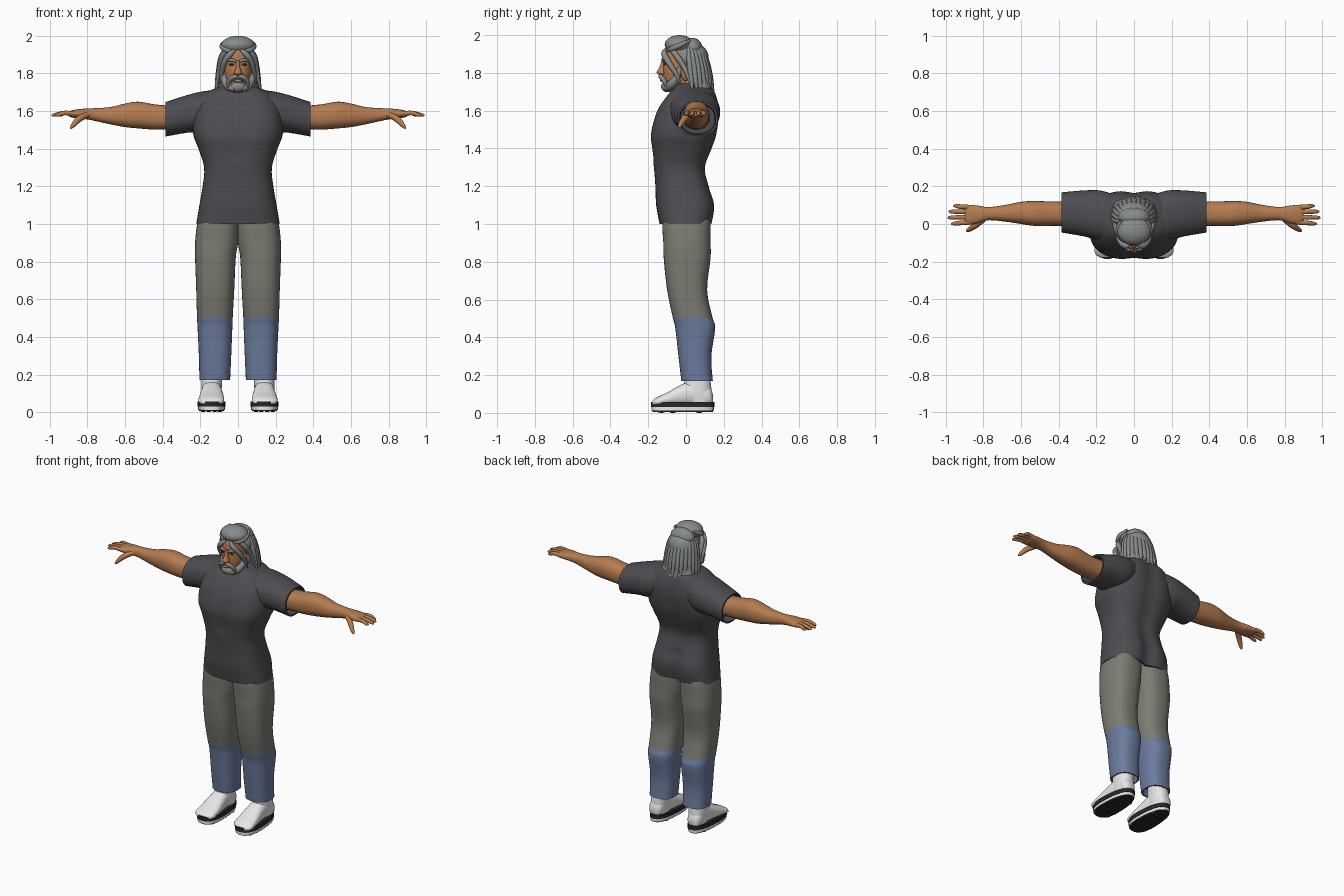
import bpy, bmesh, math
from mathutils import Vector, Matrix

cube = bpy.data.objects.get("Cube")
if cube:
    bpy.data.objects.remove(cube, do_unlink=True)


def material(name, *rgb):
    mat = bpy.data.materials.new(name)
    mat.use_nodes = True
    mat.diffuse_color = (*rgb, 1)
    mat.node_tree.nodes["Principled BSDF"].inputs["Base Color"].default_value = (*rgb, 1)
    return mat


shirt_grey = material("charcoal cloth", .075, .074, .084)
trouser_grey = material("olive grey cloth", .2, .205, .17)
cuff_blue = material("dusty blue cloth", .15, .2, .34)
skin = material("tan skin", .46, .2, .08)
hair_grey = material("grey hair", .24, .26, .25)
sock_white = material("white sock", .8, .8, .8)
sole_black = material("black sole", .02, .02, .022)


def add_object(name, bm, mats, rule=None):
    """Turn a bmesh into a smooth shaded object, colouring faces by a rule."""
    bmesh.ops.recalc_face_normals(bm, faces=bm.faces)
    mesh = bpy.data.meshes.new(name)
    bm.to_mesh(mesh)
    bm.free()
    for mat in mats:
        mesh.materials.append(mat)
    for poly in mesh.polygons:
        poly.use_smooth = True
        if rule:
            poly.material_index = rule(poly.center)
    mesh.set_sharp_from_angle(angle=math.radians(50))
    obj = bpy.data.objects.new(name, mesh)
    bpy.context.scene.collection.objects.link(obj)
    return obj


def pair(obj):
    """Name a part as the left one and add its mirrored right twin."""
    base = obj.name
    twin = obj.copy()
    twin.data = obj.data.copy()
    twin.data.transform(Matrix.Scale(-1, 4, (1, 0, 0)))
    twin.data.flip_normals()
    obj.name, twin.name = "left_" + base, "right_" + base
    bpy.context.scene.collection.objects.link(twin)


def spline(rows, steps):
    """Smooth curve of number tuples passing through every row."""
    rows = [Vector(r) for r in rows]
    out = []
    for i in range(len(rows) - 1):
        p, q = rows[i], rows[i + 1]
        before, after = rows[max(i - 1, 0)], rows[min(i + 2, len(rows) - 1)]
        for k in range(steps):
            t = k / steps
            m, n = (q - before) / 2, (after - p) / 2
            out.append(p * (2*t**3 - 3*t**2 + 1) + m * (t**3 - 2*t**2 + t)
                       + q * (3*t**2 - 2*t**3) + n * (t**3 - t**2))
    return out + [rows[-1]]


def skin_rings(bm, rings):
    """Bridge equal rings of points and cap both ends."""
    loops = [[bm.verts.new(co) for co in ring] for ring in rings]
    count = len(loops[0])
    for a, b in zip(loops, loops[1:]):
        for i in range(count):
            j = (i + 1) % count
            bm.faces.new((a[i], a[j], b[j], b[i]))
    bm.faces.new(loops[0])
    bm.faces.new(loops[-1])


def loft(name, axis, rows, mats, power=2.3, lip=0, warp=None, rule=None, steps=4, sides=40):
    """Rows are (position, low, high, low, high); lip folds the last ring inward."""
    rows = [tuple(r) for r in spline(rows, steps)]
    rows = [(*r, 1) for r in rows]
    if lip:
        end = rows[-1]
        rows += [(*end[:5], .9), (end[0] + lip, *end[1:5], .85)]
    rings = []
    for t, a0, a1, b0, b1, size in rows:
        ring = []
        for i in range(sides):
            angle = math.tau * i / sides
            c, s = math.cos(angle), math.sin(angle)
            a = (a0 + a1) / 2 + math.copysign(abs(c) ** (2 / power), c) * (a1 - a0) / 2 * size
            b = (b0 + b1) / 2 + math.copysign(abs(s) ** (2 / power), s) * (b1 - b0) / 2 * size
            co = Vector({"x": (t, a, b), "y": (a, t, b), "z": (a, b, t)}[axis])
            ring.append(warp(co) if warp else co)
        rings.append(ring)
    bm = bmesh.new()
    skin_rings(bm, rings)
    return add_object(name, bm, mats, rule)


def tube(name, points, mat, sides=10):
    """Round strand through (x, y, z, radius) points."""
    path = spline(points, 5)
    rings = []
    for i, p in enumerate(path):
        way = path[min(i + 1, len(path) - 1)].xyz - path[max(i - 1, 0)].xyz
        turn = way.to_track_quat("Z", "Y")
        rings.append([p.xyz + turn @ Vector((math.cos(math.tau * k / sides),
                      math.sin(math.tau * k / sides), 0)) * p.w for k in range(sides)])
    bm = bmesh.new()
    skin_rings(bm, rings)
    return add_object(name, bm, [mat])


def ball(name, centre, radii, mat):
    bm = bmesh.new()
    bmesh.ops.create_uvsphere(bm, u_segments=24, v_segments=14, radius=1)
    for v in bm.verts:
        v.co = Vector(centre) + v.co * Vector(radii)
    return add_object(name, bm, [mat])


# Shirt body, with a soft groove down the back and chest
def groove(co):
    dent = math.exp(-(co.x / .045) ** 2)
    if co.y > .05:
        co.y -= dent * (.028 if co.z < 1.2 else .014)
    elif co.y < -.05 and co.z > 1.35:
        co.y += dent * .01
    return co


torso = [(1.745, .07, -.05, .1), (1.725, .11, -.065, .135), (1.69, .18, -.095, .16),
         (1.6, .23, -.155, .178), (1.48, .238, -.188, .165), (1.4, .21, -.182, .14),
         (1.3, .18, -.17, .105), (1.2, .188, -.162, .125), (1.1, .205, -.158, .155),
         (1.0, .222, -.14, .14)]
loft("shirt_body", "z", [(z, -w, w, f, b) for z, w, f, b in torso], [shirt_grey],
     power=2.7, lip=.05, warp=groove, sides=64)
pair(loft("sleeve", "x", [(.08, -.07, .15, 1.54, 1.715), (.18, -.085, .178, 1.49, 1.706),
                          (.27, -.065, .178, 1.485, 1.685), (.385, -.045, .168, 1.465, 1.648)],
          [shirt_grey], lip=-.06))

# Trousers with a blue lower part
pair(loft("trouser_leg", "z", [
    (1.06, 0, .195, -.11, .12), (1.0, -.002, .217, -.125, .13), (.9, 0, .228, -.12, .13),
    (.82, .012, .228, -.118, .13), (.65, .02, .222, -.1, .112), (.505, .028, .218, -.07, .14),
    (.45, .03, .215, -.057, .155), (.3, .036, .208, -.04, .134), (.17, .042, .205, -.025, .142)],
    [trouser_grey, cuff_blue], power=2.5, lip=.05, rule=lambda c: int(c.z < .505)))

# Socks
pair(loft("ankle_sock", "z", [(.05, .09, .19, .01, .135), (.12, .087, .195, -.01, .135),
                              (.25, .08, .19, 0, .12)], [sock_white]))
pair(loft("foot_sock", "y", [
    (.142, .12, .165, .05, .1), (.12, .098, .188, .035, .14), (.04, .088, .194, .035, .17),
    (-.02, .082, .198, .035, .152), (-.1, .074, .208, .035, .108),
    (-.155, .078, .208, .035, .082), (-.178, .11, .18, .04, .065)], [sock_white]))


# Sandals: layered soles that narrow toward the heel
def heel_taper(co):
    co.x = .141 + (co.x - .141) * (.88 - co.y * .7)
    return co


for part, low, high, grow, mat in (("sole_rim", .03, .058, 0, sole_black),
                                   ("midsole", .012, .03, -.003, sock_white),
                                   ("sole_tread", .006, .013, -.008, sole_black)):
    pair(loft(part, "z", [(z, .06 - grow, .222 + grow, -.186 - grow, .15 + grow)
                          for z in (low, high)], [mat], warp=heel_taper, steps=1, power=2.5))
for x in (.085, .12, .16, .195):
    for y in (-.13, -.07, .07):
        pair(ball("tread_stud", (x * .8 + .028, y, .009), (.014, .022, .009), sole_black))

# Arms, hands and fingers
pair(loft("arm", "x", [
    (.28, -.02, .13, 1.5, 1.625), (.38, -.01, .12, 1.502, 1.63), (.45, -.01, .12, 1.502, 1.637),
    (.53, -.01, .122, 1.508, 1.65), (.6, 0, .118, 1.515, 1.64), (.68, .012, .102, 1.53, 1.621),
    (.77, .02, .09, 1.55, 1.615), (.83, .004, .098, 1.56, 1.612), (.88, -.002, .102, 1.565, 1.605),
    (.9, .004, .098, 1.573, 1.597)], [skin]))
for finger, y, tip_y, tip in (("index_finger", .01, .002, .972), ("middle_finger", .037, .034, .99),
                              ("ring_finger", .064, .066, .984), ("little_finger", .088, .096, .96)):
    pair(tube(finger, [(.86, y, 1.585, .013), (.92, (y + tip_y) / 2, 1.59, .0125),
                       (tip - .015, tip_y, 1.58, .01), (tip, tip_y, 1.576, .004)], skin))
pair(tube("thumb", [(.8, .025, 1.582, .016), (.845, -.008, 1.558, .017),
                    (.876, -.03, 1.525, .012), (.89, -.037, 1.508, .005)], skin))

# Head and face
loft("neck", "z", [(1.66, -.07, .07, -.04, .1), (1.8, -.06, .06, -.05, .08)], [skin])
skull = [(1.7, .035, -.09, .02), (1.74, .058, -.112, .05), (1.8, .073, -.12, .08),
         (1.87, .078, -.117, .09), (1.92, .073, -.107, .085), (1.95, .045, -.07, .05)]
loft("face", "z", [(z, -w, w, f, b) for z, w, f, b in skull], [skin])
loft("nose", "z", [(1.872, -.009, .009, -.126, -.1), (1.83, -.012, .012, -.141, -.1),
                   (1.802, -.021, .021, -.156, -.1), (1.79, -.014, .014, -.14, -.1)],
     [skin], sides=16)
ball("lower_lip", (0, -.126, 1.76), (.024, .012, .008), skin)
pair(ball("ear", (.083, -.002, 1.8), (.014, .024, .042), skin))
pair(ball("eye", (.033, -.113, 1.847), (.014, .006, .006), sole_black))
pair(tube("eyebrow", [(.01, -.123, 1.862, .006), (.035, -.121, 1.872, .009),
                      (.065, -.099, 1.862, .004)], hair_grey))

# Beard and moustache
ball("chin_beard", (0, -.098, 1.728), (.042, .034, .03), hair_grey)
pair(tube("moustache", [(.003, -.136, 1.785, .01), (.03, -.132, 1.779, .013),
                        (.05, -.114, 1.755, .012), (.053, -.105, 1.725, .004)], hair_grey))
pair(tube("jaw_beard", [(.074, -.03, 1.83, .012), (.072, -.052, 1.77, .02),
                        (.05, -.082, 1.735, .024), (.014, -.112, 1.715, .015)], hair_grey))

# Hair: cap, gathered bun, back drape and strands
ball("hair_cap", (0, .02, 1.88), (.096, .1, .085), hair_grey)
ball("hair_bun", (0, -.035, 1.95), (.09, .078, .05), hair_grey)
ball("bun_back", (0, .035, 1.93), (.083, .052, .055), hair_grey)
pair(tube("bun_fold", [(.01, -.09, 1.917, .01), (.06, -.08, 1.925, .014),
                       (.085, -.035, 1.945, .014), (.07, .02, 1.97, .008)], hair_grey))
drape = [(1.92, .07, .0, .085), (1.86, .09, .01, .107), (1.78, .1, .015, .125),
         (1.7, .115, .03, .145)]
loft("hair_drape", "z", [(z, -w, w, f, b) for z, w, f, b in drape], [hair_grey])
strands = 15
for i in range(strands):
    angle = math.radians(-96 + 192 * i / (strands - 1))
    s, c = math.sin(angle), math.cos(angle)
    drop = .012 * (i % 3)
    tube("back_strand", [(.07 * s, .02 + .06 * c, 1.935, .008), (.092 * s, .025 + .08 * c, 1.88, .014),
                         (.106 * s, .035 + .092 * c, 1.79, .015),
                         (.12 * s, .045 + .1 * c, 1.69 + drop, .006)], hair_grey)
pair(tube("front_lock", [(.016, -.106, 1.925, .008), (.045, -.116, 1.9, .016),
                         (.076, -.088, 1.85, .015), (.088, -.05, 1.79, .011),
                         (.094, -.03, 1.74, .003)], hair_grey))
pair(tube("side_lock", [(.05, -.08, 1.93, .012), (.084, -.05, 1.89, .016),
                        (.1, -.005, 1.82, .013), (.118, .03, 1.72, .005)], hair_grey))
